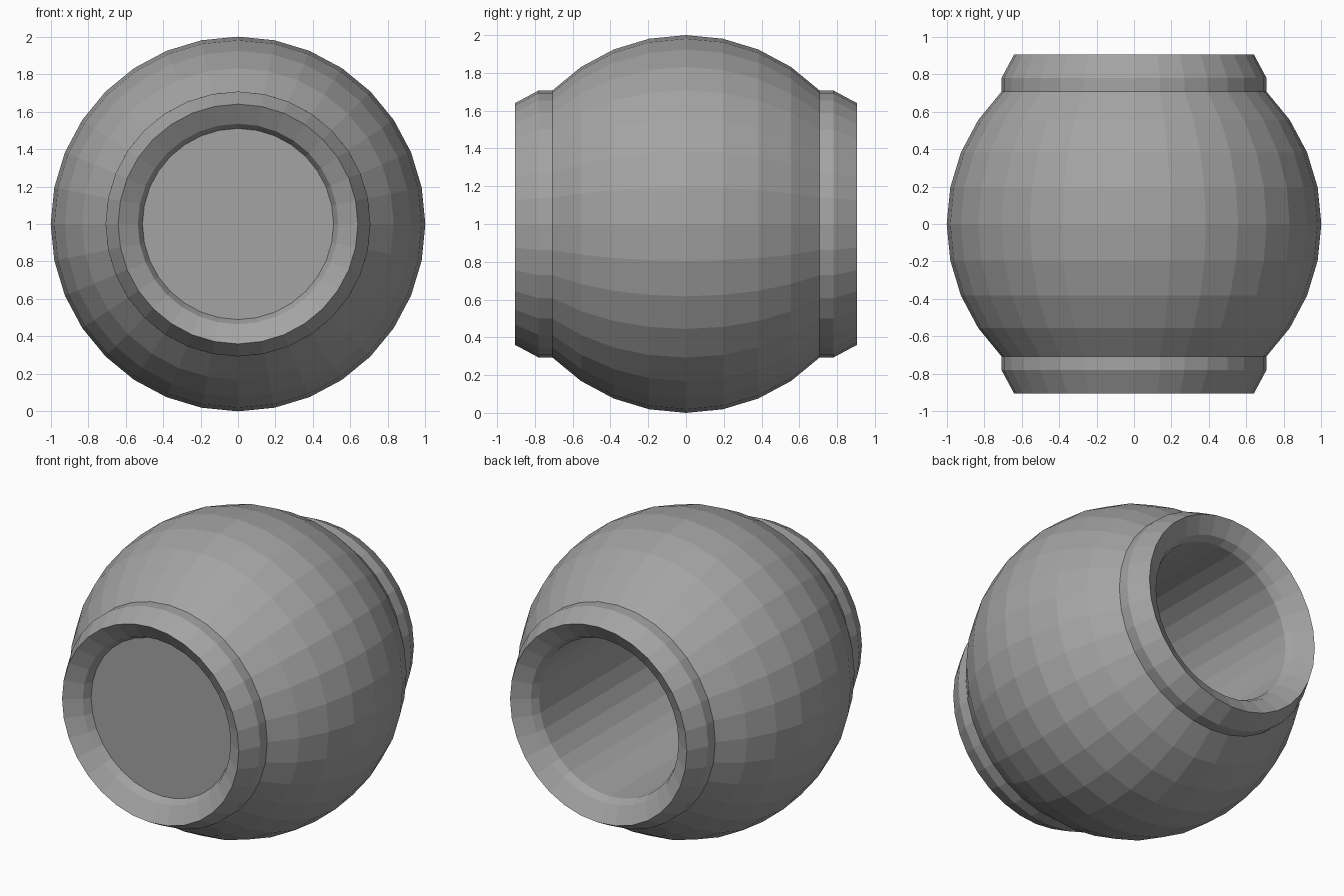
import bpy, bmesh
from math import sin, cos, pi, radians

if "Cube" in bpy.data.objects:
    bpy.data.objects.remove(bpy.data.objects["Cube"])

SIDES = 32
BORE_R, BORE_Y = 0.51, 0.79

# Dark grey finish shared by both parts
grey = bpy.data.materials.new("dark_grey")
grey.diffuse_color = (0.37, 0.37, 0.37, 1)
grey.use_nodes = True
grey.node_tree.nodes["Principled BSDF"].inputs["Base Color"].default_value = grey.diffuse_color


def finish(bm, name):
    mesh = bpy.data.meshes.new(name)
    bm.to_mesh(mesh)
    bm.free()
    mesh.materials.append(grey)
    obj = bpy.data.objects.new(name, mesh)
    bpy.context.collection.objects.link(obj)
    return obj


def add_ring(bm, r, y):
    return [bm.verts.new((r * sin(2 * pi * i / SIDES), y,
                          1 + r * cos(2 * pi * i / SIDES))) for i in range(SIDES)]


def lathe(name, profile):
    """Revolve a closed (radius, y) profile around the y axis at z = 1."""
    bm = bmesh.new()
    rings = [add_ring(bm, r, y) for r, y in profile]
    for k, a in enumerate(rings):
        b = rings[(k + 1) % len(rings)]
        for i in range(SIDES):
            j = (i + 1) % SIDES
            bm.faces.new((a[i], a[j], b[j], b[i]))
    bmesh.ops.recalc_face_normals(bm, faces=bm.faces)
    return finish(bm, name)


# Rounded body with a chamfered collar and dished mouth at each end
belly = [(cos(radians(11.25 * k)), sin(radians(11.25 * k))) for k in range(-4, 5)]
collar = [(0.707, 0.78), (0.64, 0.905), (0.535, 0.84), (BORE_R, BORE_Y)]
front_collar = [(r, -y) for r, y in reversed(collar)]
lathe("hollow_body", front_collar + belly + collar)

# Disc closing the front end of the bore
bm = bmesh.new()
face = bm.faces.new(add_ring(bm, BORE_R, -BORE_Y))
face.normal_update()
if face.normal.y > 0:
    face.normal_flip()
finish(bm, "front_disc")
